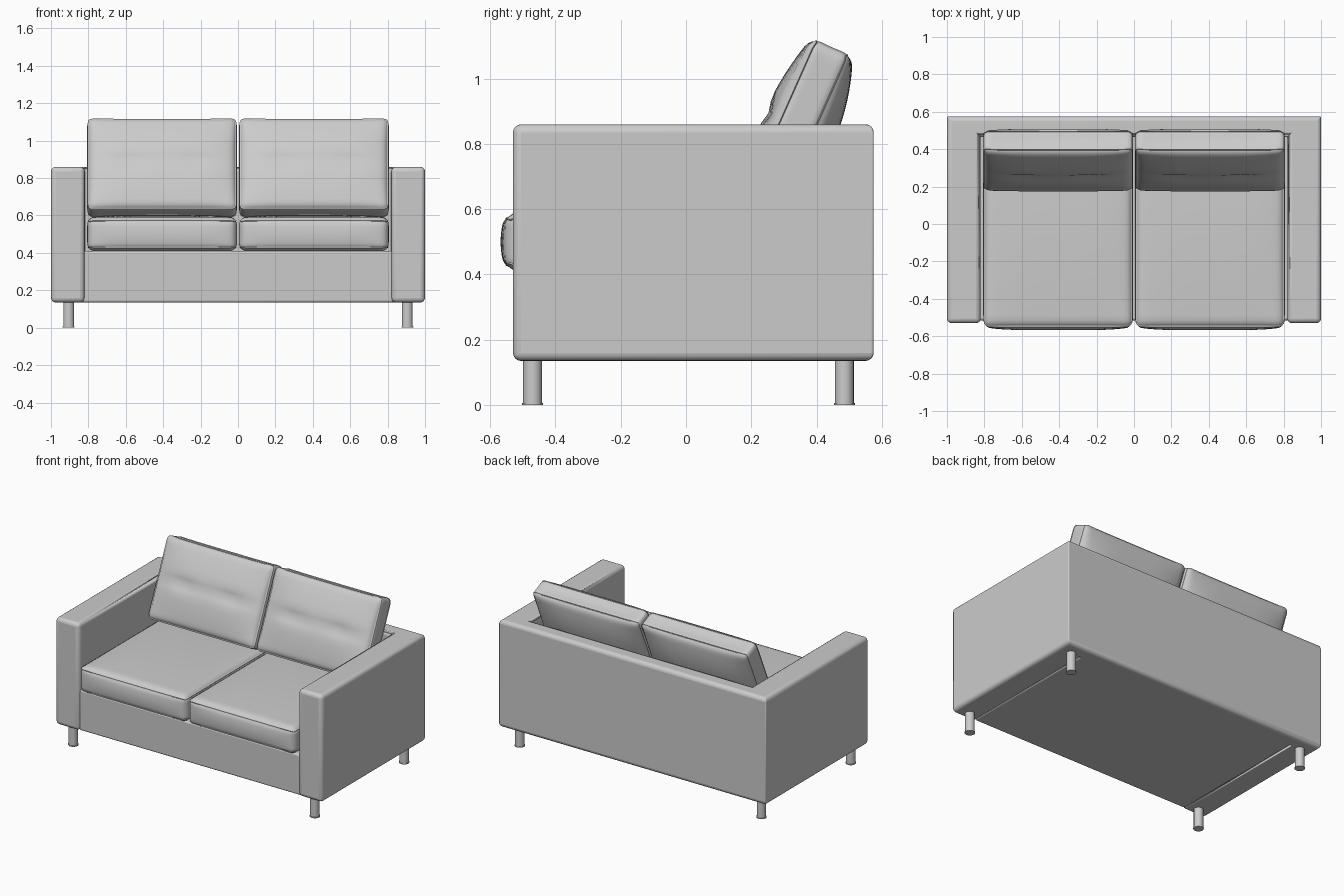
import bpy, bmesh, math
from mathutils import Vector, Matrix

cube = bpy.data.objects.get("Cube")
if cube:
    bpy.data.objects.remove(cube, do_unlink=True)

grey = bpy.data.materials.new("soft grey fabric")
grey.use_nodes = True
colour = (0.6, 0.6, 0.6, 1)
grey.diffuse_color = colour
grey.node_tree.nodes["Principled BSDF"].inputs["Base Color"].default_value = colour


def finish(bm, name, angle=40):
    bmesh.ops.recalc_face_normals(bm, faces=bm.faces)
    mesh = bpy.data.meshes.new(name)
    bm.to_mesh(mesh)
    bm.free()
    mesh.materials.append(grey)
    ob = bpy.data.objects.new(name, mesh)
    bpy.context.scene.collection.objects.link(ob)
    bpy.ops.object.select_all(action="DESELECT")
    ob.select_set(True)
    bpy.context.view_layer.objects.active = ob
    bpy.ops.object.shade_smooth_by_angle(angle=math.radians(angle))
    return ob


def prism(name, outline, low, high, bevel, sharp=lambda a, b: False):
    """Upright block from a plan outline, softened along its edges."""
    bm = bmesh.new()
    face = bm.faces.new([bm.verts.new((x, y, low)) for x, y in outline])
    top = bmesh.ops.extrude_face_region(bm, geom=[face])["geom"]
    bmesh.ops.translate(bm, vec=(0, 0, high - low),
                        verts=[v for v in top if isinstance(v, bmesh.types.BMVert)])
    layer = bm.edges.layers.float.new("bevel_weight_edge")
    for e in bm.edges:
        e[layer] = 0.25 if sharp(e.verts[0].co, e.verts[1].co) else 1
    ob = finish(bm, name)
    mod = ob.modifiers.new("soft edges", "BEVEL")
    mod.limit_method = "WEIGHT"
    mod.width = bevel
    mod.segments = 4
    return ob


def cushion(name, half, radius, seam_axis, puffs, place, crease=0):
    """Rounded, puffed box with a raised seam round both rims."""
    n = 24
    half = Vector(half)
    bm = bmesh.new()
    bmesh.ops.create_cube(bm, size=2)
    bmesh.ops.subdivide_edges(bm, edges=bm.edges[:], cuts=n - 1, use_grid_fill=True)
    for v in bm.verts:
        rows = [round((c + 1) / 2 * n) for c in v.co]
        u = [math.sin(c * math.pi / 2) for c in v.co]
        p = Vector([a * h for a, h in zip(u, half)])
        q = Vector([max(radius - h, min(h - radius, a)) for a, h in zip(p, half)])
        out = (p - q).normalized()
        new = q + out * radius
        # Puff the faces
        for axis, sign, amount in puffs:
            if u[axis] * sign > 0.999:
                a, b = [u[k] for k in range(3) if k != axis]
                new[axis] += sign * amount * (1 - a ** 4) * (1 - b * b)
        # Stitched fold across the front, deeper at two points
        if crease and u[1] < -0.999:
            dimple = sum(math.exp(-((u[0] - s) / 0.2) ** 2) for s in (-0.45, 0.45))
            new.y += crease * (1 + dimple) * math.exp(-(u[2] / 0.12) ** 2) * (1 - u[0] ** 4)
        # Piping
        side = max(abs(u[k]) for k in range(3) if k != seam_axis) > 0.999
        if side and rows[seam_axis] in (4, n - 4):
            out[seam_axis] = 0
            new += out.normalized() * 0.005
        v.co = place @ new
    return finish(bm, name, 50)


# Frame: both arms and the back in one horseshoe
outline = [(-1, 0.575), (-1, -0.53), (-0.82, -0.53), (-0.82, 0.465),
           (0.82, 0.465), (0.82, -0.53), (1, -0.53), (1, 0.575)]
prism("arms_and_back", outline, 0.135, 0.86, 0.025,
      lambda a, b: a.y > 0.4 and b.y > 0.4 and abs(a.z - b.z) > 0.1)

# Seat base
prism("seat_base", [(-0.83, -0.515), (0.83, -0.515), (0.83, 0.5), (-0.83, 0.5)],
      0.135, 0.41, 0.012)

for side, label in ((-1, "right"), (1, "left")):
    # Seat cushions
    cushion(label + "_seat_cushion", (0.4, 0.48, 0.09), 0.04, 2,
            [(2, 1, 0.014), (1, -1, 0.016)],
            Matrix.Translation((side * 0.406, -0.072, 0.5)))
    # Back cushions, leaning backwards
    cushion(label + "_back_cushion", (0.4, 0.068, 0.268), 0.035, 1,
            [(1, -1, 0.04), (1, 1, 0.055), (2, 1, -0.015)],
            Matrix.Translation((side * 0.406, 0.34, 0.855))
            @ Matrix.Rotation(math.radians(-24), 4, "X"), 0.012)
    # Legs with a thin foot pad
    for y, end in ((-0.47, "front"), (0.485, "back")):
        for part, r, z, h in (("leg", 0.029, 0.0725, 0.135), ("foot_pad", 0.032, 0.003, 0.006)):
            bm = bmesh.new()
            bmesh.ops.create_cone(bm, cap_ends=True, segments=24, radius1=r, radius2=r, depth=h,
                                  matrix=Matrix.Translation((side * 0.905, y, z)))
            finish(bm, f"{label}_{end}_{part}")
